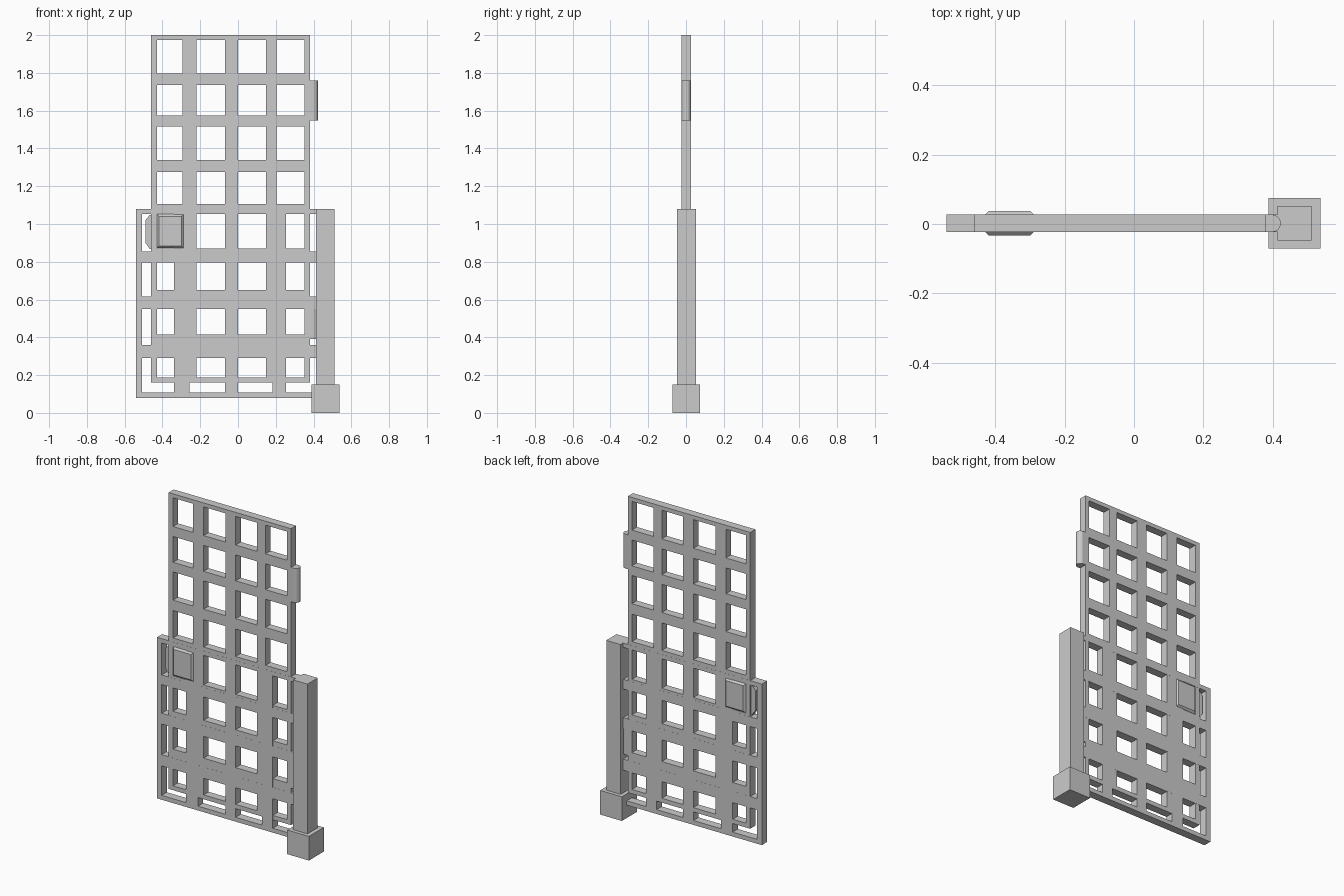
import bpy, bmesh, math
from mathutils import Matrix, Vector

if "Cube" in bpy.data.objects:
    bpy.data.objects.remove(bpy.data.objects["Cube"])

YC = 0.002  # mid-plane of the gate


def finish(bm, name):
    bmesh.ops.recalc_face_normals(bm, faces=bm.faces)
    me = bpy.data.meshes.new(name)
    bm.to_mesh(me)
    bm.free()
    ob = bpy.data.objects.new(name, me)
    bpy.context.collection.objects.link(ob)
    return ob


def box(name, x0, x1, y0, y1, z0, z1):
    bm = bmesh.new()
    m = Matrix.LocRotScale(Vector(((x0 + x1) / 2, (y0 + y1) / 2, (z0 + z1) / 2)), None,
                           Vector((x1 - x0, y1 - y0, z1 - z0)))
    bmesh.ops.create_cube(bm, size=1, matrix=m)
    return finish(bm, name)


def extrude(bm, faces, vec):
    r = bmesh.ops.extrude_face_region(bm, geom=faces)
    bmesh.ops.translate(bm, vec=vec, verts=[v for v in r['geom'] if isinstance(v, bmesh.types.BMVert)])


def grille(name, xs, zs, half):
    """Flat lattice: cells with odd column and odd row are openings."""
    bm = bmesh.new()
    v = [[bm.verts.new((x, YC - half, z)) for z in zs] for x in xs]
    for i in range(len(xs) - 1):
        for j in range(len(zs) - 1):
            if not (i % 2 and j % 2):
                bm.faces.new((v[i][j], v[i + 1][j], v[i + 1][j + 1], v[i][j + 1]))
    extrude(bm, bm.faces[:], (0, 2 * half, 0))
    return finish(bm, name)


def prism(name, pts, to3d, vec):
    bm = bmesh.new()
    f = bm.faces.new([bm.verts.new(to3d(a, b)) for a, b in pts])
    extrude(bm, [f], vec)
    return finish(bm, name)


# tall swinging leaf
grille("gate_leaf",
       [-0.46, -0.43, -0.293, -0.22, -0.07, 0.0, 0.147, 0.205, 0.353, 0.38],
       [0.16, 0.187, 0.35, 0.415, 0.582, 0.65, 0.81, 0.87, 1.055, 1.105, 1.275,
        1.34, 1.515, 1.575, 1.735, 1.797, 1.975, 2.0], 0.025)

# shorter fixed panel
grille("fixed_panel",
       [-0.54, -0.508, -0.34, -0.258, -0.07, 0.0, 0.183, 0.255, 0.412, 0.44],
       [0.08, 0.107, 0.29, 0.36, 0.55, 0.617, 0.795, 0.855, 1.053, 1.08], 0.0255)

# post and footing
box("post", 0.413, 0.511, YC - 0.05, YC + 0.05, 0.15, 1.08)
box("post_footing", 0.388, 0.537, YC - 0.073, YC + 0.073, 0.0, 0.15)

# rounded hinge barrels
R = 0.025
arc = [(0.398 + R * math.cos(a), YC + R * math.sin(a))
       for a in (math.radians(-90 + 180 * i / 10) for i in range(11))]
for n, z0 in (("hinge_upper", 1.547), ("hinge_lower", 0.39)):
    prism(n, [(0.375, YC - R)] + arc + [(0.375, YC + R)],
          lambda a, b: (a, b, z0), (0, 0, 0.213))

# lock case with chamfered raised faces on both sides
bm = bmesh.new()
bmesh.ops.create_cube(bm, size=1, matrix=Matrix.LocRotScale(
    Vector((-0.359, YC, 0.962)), None, Vector((0.142, 0.07, 0.18))))
rim = [e for e in bm.edges if len({round(v.co.y, 4) for v in e.verts}) == 1]
bmesh.ops.bevel(bm, geom=rim, offset=0.011, segments=1, affect='EDGES')
finish(bm, "lock_case")

# tapered latch plate at the leaf edge
prism("latch", [(-0.455, 0.868), (-0.467, 0.868), (-0.49, 0.90), (-0.49, 1.02),
                (-0.467, 1.048), (-0.455, 1.048)],
      lambda a, b: (a, YC - 0.015, b), (0, 0.03, 0))
